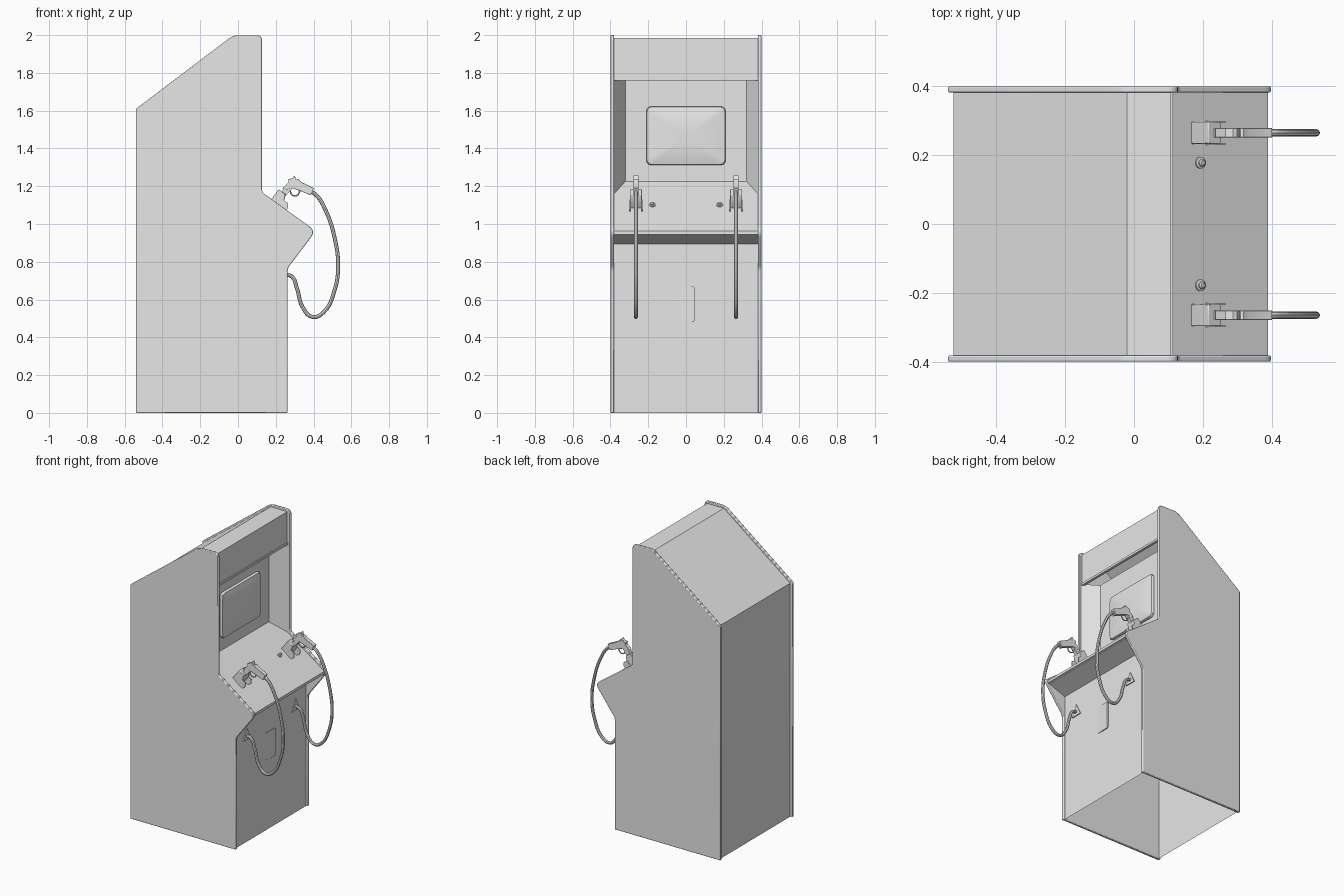
import bpy, bmesh, math
from mathutils import Vector

if "Cube" in bpy.data.objects:
    bpy.data.objects.remove(bpy.data.objects["Cube"])

grey = bpy.data.materials.new("plain_grey")
grey.use_nodes = True
grey.diffuse_color = (0.8, 0.8, 0.8, 1)
grey.node_tree.nodes["Principled BSDF"].inputs["Base Color"].default_value = (0.8, 0.8, 0.8, 1)

INNER, OUTER = 0.382, 0.4
BEZEL_X, BEZEL_Y = 0.01, 0.32
DECK_DIR = Vector((0.8, 0, -0.6))    # down the control deck
DECK_UP = Vector((0.6, 0, 0.8))      # out of the control deck


def finish(obj, smooth=True):
    obj.data.materials.clear()
    obj.data.materials.append(grey)
    if smooth:
        bpy.ops.object.select_all(action="DESELECT")
        obj.select_set(True)
        bpy.context.view_layer.objects.active = obj
        bpy.ops.object.shade_smooth_by_angle(angle=math.radians(35))
    return obj


def mesh_object(name, verts, faces, fix=False, smooth=True):
    mesh = bpy.data.meshes.new(name)
    mesh.from_pydata(verts, [], faces)
    if fix:
        bm = bmesh.new()
        bm.from_mesh(mesh)
        bmesh.ops.recalc_face_normals(bm, faces=bm.faces)
        bm.to_mesh(mesh)
        bm.free()
    obj = bpy.data.objects.new(name, mesh)
    bpy.context.collection.objects.link(obj)
    return finish(obj, smooth)


def rounded(corners, steps=4):
    """Profile from (a, b, radius) corners, with each corner curved."""
    pts = []
    for i, (a, b, r) in enumerate(corners):
        p = Vector((a, b))
        if r == 0:
            pts.append(p)
            continue
        before = p + (Vector(corners[i - 1][:2]) - p).normalized() * r
        after = p + (Vector(corners[(i + 1) % len(corners)][:2]) - p).normalized() * r
        for k in range(steps + 1):
            t = k / steps
            pts.append(before * (1 - t) ** 2 + p * 2 * t * (1 - t) + after * t * t)
    return pts


def prism(name, profile, y0, y1, bevel=0):
    """Solid with an x-z profile, running from y0 to y1."""
    n = len(profile)
    verts = [(x, y, z) for y in (y0, y1) for x, z in profile]
    faces = [tuple(range(n)), tuple(range(n, 2 * n))]
    faces += [(i, (i + 1) % n, n + (i + 1) % n, n + i) for i in range(n)]
    obj = mesh_object(name, verts, faces, fix=True)
    if bevel:
        mod = obj.modifiers.new("edge", "BEVEL")
        mod.width, mod.segments = bevel, 2
        mod.limit_method, mod.angle_limit = "ANGLE", math.radians(60)
    return obj


def sheet(name, profile, half=INNER):
    """Open sheet with an x-z profile across the cabinet."""
    verts = [(x, y, z) for x, z in profile for y in (-half, half)]
    faces = [(2 * i, 2 * i + 2, 2 * i + 3, 2 * i + 1) for i in range(len(profile) - 1)]
    return mesh_object(name, verts, faces, smooth=False)


def rings(name, loops, cap=True):
    """Skin through loops that have equal point counts."""
    n = len(loops[0])
    verts = [v for loop in loops for v in loop]
    faces = [(a * n + i, a * n + (i + 1) % n, (a + 1) * n + (i + 1) % n, (a + 1) * n + i)
             for a in range(len(loops) - 1) for i in range(n)]
    if cap:
        faces.append(tuple(range((len(loops) - 1) * n, len(loops) * n)))
    return mesh_object(name, verts, faces, fix=True)


def tube(name, points, radius, cyclic=False):
    curve = bpy.data.curves.new(name, "CURVE")
    curve.dimensions = "3D"
    curve.bevel_depth, curve.bevel_resolution, curve.resolution_u = radius, 2, 6
    spline = curve.splines.new("BEZIER")
    spline.bezier_points.add(len(points) - 1)
    for bp, p in zip(spline.bezier_points, points):
        bp.co = p
        bp.handle_left_type = bp.handle_right_type = "AUTO"
    obj = bpy.data.objects.new(name, curve)
    bpy.context.collection.objects.link(obj)
    bpy.ops.object.select_all(action="DESELECT")
    obj.select_set(True)
    bpy.context.view_layer.objects.active = obj
    bpy.ops.object.convert(target="MESH")
    return finish(bpy.context.view_layer.objects.active)


def deck_profile(corners, origin):
    """Deck (along, up) pairs turned into x-z points."""
    out = [Vector(origin) + DECK_DIR * u + DECK_UP * v for u, v in corners]
    return [(p.x, p.z) for p in out]


# Side panels with rounded corners
outline = rounded([(-0.54, 0, 0), (0.262, 0, 0), (0.262, 0.765, 0.02), (0.412, 0.963, 0.04),
                   (0.128, 1.168, 0.012), (0.128, 2, 0.03), (-0.025, 2, 0.03), (-0.54, 1.61, 0.006)])
for side, s in (("right", -1), ("left", 1)):
    prism(side + "_side_panel", outline, s * INNER, s * OUTER, bevel=0.004)

# Cabinet skins, open underneath
sheet("back_and_roof", [(-0.525, 0), (-0.525, 1.605), (-0.02, 1.985), (0.107, 1.985)])
sheet("marquee", [(0.107, 1.985), (0.107, 1.775), (0.113, 1.775), (0.113, 1.76), (0.095, 1.76)])
sheet("front_panel", [(0.39, 0.963), (0.39, 0.945), (0.37, 0.94), (0.25, 0.895), (0.25, 0)])

# Control deck, narrowing at the back to meet the bezel
mesh_object("control_deck",
            [(0.39, -INNER, 0.963), (0.39, INNER, 0.963), (0.108, INNER, 1.158),
             (BEZEL_X, BEZEL_Y, 1.226), (BEZEL_X, -BEZEL_Y, 1.226), (0.108, -INNER, 1.158)],
            [(0, 1, 2, 3, 4, 5)], smooth=False)

# Screen surround with splayed cheeks
stations = [(0.108, -INNER, 1.158), (BEZEL_X, -BEZEL_Y, 1.226),
            (BEZEL_X, BEZEL_Y, 1.226), (0.108, INNER, 1.158)]
verts = [v for x, y, z in stations for v in ((x, y, z), (x, y, 1.77))]
mesh_object("screen_surround", verts,
            [(2 * i, 2 * i + 2, 2 * i + 3, 2 * i + 1) for i in range(3)], smooth=False)

# Bulging screen
W, H, MID = 0.21, 0.155, 1.467
rim = rounded([(-W, -H, 0.03), (W, -H, 0.03), (W, H, 0.03), (-W, H, 0.03)], 6)
loops = [[(BEZEL_X + d, y * s, MID + z * s) for y, z in rim]
         for d, s in ((0, 1), (0.012, 1), (0.018, 0.98), (0.025, 0.8), (0.031, 0.55), (0.034, 0.25))]
rings("screen", loops)

# Coin door, a slim hinged plate
door = rounded([(-0.055, 0.48, 0.012), (0.045, 0.48, 0.012), (0.045, 0.67, 0.012), (-0.055, 0.67, 0.012)])
rings("coin_door", [[(0.25, y, z) for y, z in door],
                    [(0.252 + (y + 0.055) * 0.07, y, z) for y, z in door]])

for side, s in (("right", -1), ("left", 1)):
    y = s * 0.265

    # Start button: collar and cap, standing on the deck
    base = Vector((0.192, s * 0.178, 1.1))
    loops = []
    for r, h in ((0.017, 0), (0.017, 0.005), (0.011, 0.007), (0.011, 0.012), (0.007, 0.015)):
        loops.append([base + DECK_UP * h + DECK_DIR * (r * math.cos(a)) + Vector((0, r * math.sin(a), 0))
                      for a in (k * math.tau / 16 for k in range(16))])
    rings(side + "_start_button", loops)

    # Holster block and its two prongs
    origin = (0.165, 0, 1.116)
    prism(side + "_holster", deck_profile([(0, 0), (0.06, 0), (0.06, 0.05), (0.045, 0.085), (0, 0.085)], origin),
          y - 0.032, y + 0.032, bevel=0.003)
    for edge in (-1, 1):
        prism(side + "_holster_prong", deck_profile(
            [(0.05, 0.005), (0.09, 0.005), (0.1, 0.03), (0.085, 0.055), (0.05, 0.055)], origin),
            y + edge * 0.032 - 0.003, y + edge * 0.032 + 0.003)

    # Light gun: barrel, body with sight, grip and trigger guard
    prism(side + "_gun_barrel", [(0.205, 1.135), (0.222, 1.115), (0.29, 1.19), (0.265, 1.215)],
          y - 0.013, y + 0.013)
    prism(side + "_gun_body", [(0.235, 1.19), (0.255, 1.18), (0.285, 1.19), (0.33, 1.175), (0.385, 1.152),
                               (0.402, 1.19), (0.335, 1.222), (0.318, 1.238), (0.308, 1.235),
                               (0.3, 1.257), (0.288, 1.242), (0.265, 1.237), (0.268, 1.222)],
          y - 0.014, y + 0.014, bevel=0.002)
    tube(side + "_trigger_guard", [(0.275, y, 1.185), (0.285, y, 1.155), (0.31, y, 1.15), (0.33, y, 1.178)], 0.004)

    # Cable looping from the grip to the front panel
    path = [(0.25, 0.732), (0.285, 0.722), (0.312, 0.66), (0.342, 0.56), (0.395, 0.508), (0.455, 0.535),
            (0.51, 0.645), (0.53, 0.77), (0.513, 0.92), (0.465, 1.07), (0.415, 1.152), (0.385, 1.173)]
    tube(side + "_cable", [(x, y, z) for x, z in path], 0.0105)

    # Cable anchor plate
    plate = [(y - 0.04, 0.705), (y + 0.04, 0.705), (y, 0.785)]
    rings(side + "_cable_anchor", [[(0.25, a, b) for a, b in plate], [(0.256, a, b) for a, b in plate]])
